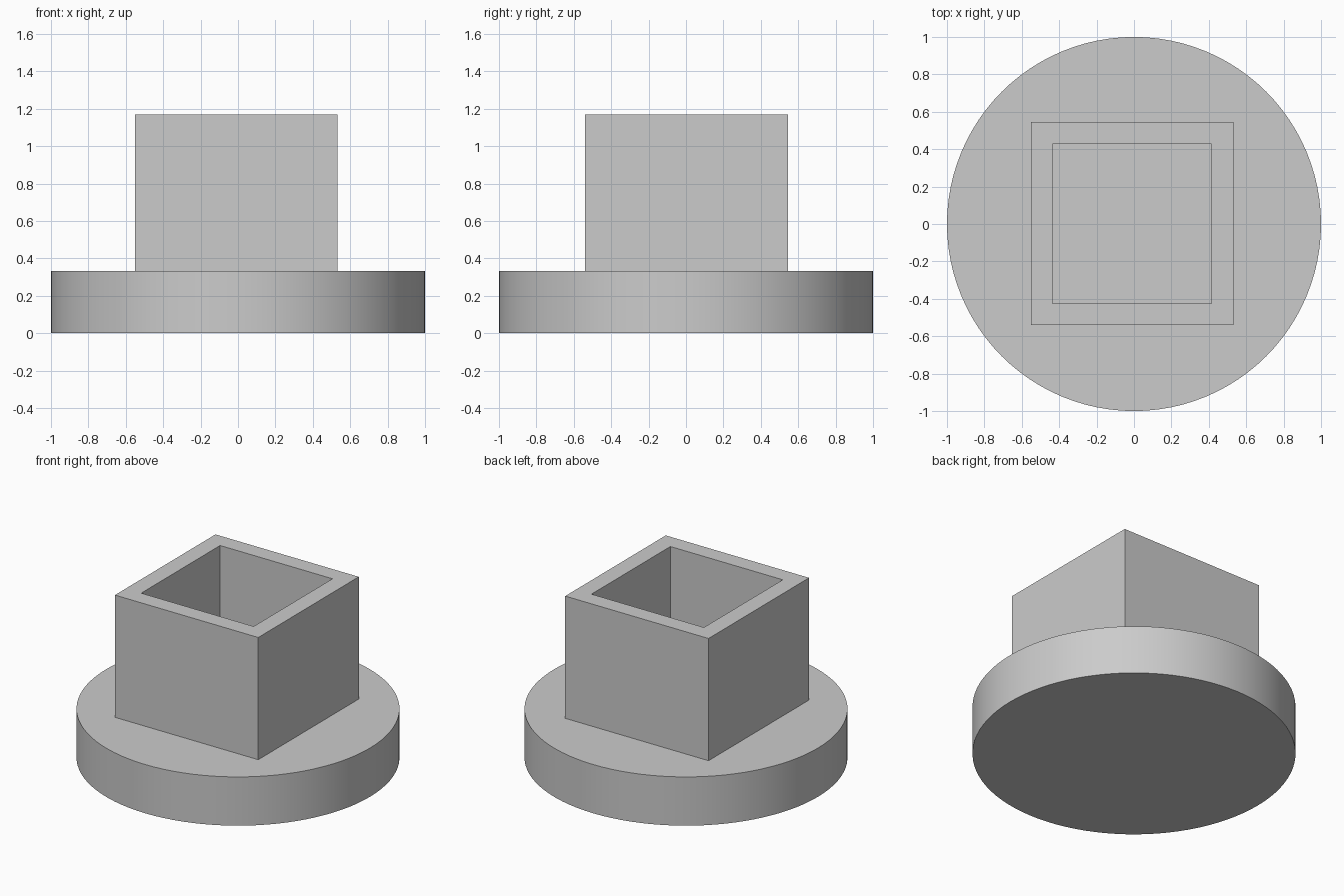
import bpy, bmesh, math
from mathutils import Matrix, Vector

cube = bpy.data.objects.get("Cube")
if cube:
    bpy.data.objects.remove(cube, do_unlink=True)

FLANGE_TOP = 0.333
TOP = 1.168
WALL = 0.165

# Single plain grey
grey = bpy.data.materials.new("plain_grey")
grey.use_nodes = True
colour = (0.6, 0.6, 0.6, 1.0)
grey.diffuse_color = colour
grey.node_tree.nodes["Principled BSDF"].inputs["Base Color"].default_value = colour


def add_object(name, bm):
    mesh = bpy.data.meshes.new(name)
    bm.to_mesh(mesh)
    bm.free()
    mesh.materials.append(grey)
    obj = bpy.data.objects.new(name, mesh)
    bpy.context.collection.objects.link(obj)
    return obj


# Round base flange
bm = bmesh.new()
bmesh.ops.create_cone(bm, cap_ends=True, segments=96, radius1=1, radius2=1,
                      depth=FLANGE_TOP,
                      matrix=Matrix.Translation((0, 0, FLANGE_TOP / 2)))
flange = add_object("round_flange", bm)
bpy.context.view_layer.objects.active = flange
flange.select_set(True)
bpy.ops.object.shade_smooth_by_angle(angle=math.radians(30))

# Square socket, slightly off centre, open down to the flange
bm = bmesh.new()
height = TOP - FLANGE_TOP
place = Matrix.Translation((-0.01, 0.002, FLANGE_TOP + height / 2))
size = Matrix.Diagonal((1.083, 1.085, height, 1))
bmesh.ops.create_cube(bm, size=1, matrix=place @ size)
bm.normal_update()
bottom = [f for f in bm.faces if f.normal.z < -0.9]
rim = [f for f in bm.faces if f.normal.z > 0.9]
bmesh.ops.inset_region(bm, faces=rim, thickness=WALL)
well = bmesh.ops.extrude_face_region(bm, geom=rim)["geom"]
floor = [g for g in well if isinstance(g, bmesh.types.BMFace)]
bmesh.ops.translate(bm, verts=floor[0].verts, vec=Vector((0, 0, -height)))
# The flange itself closes the tube and forms the well floor
old_faces = [f for f in rim if f.is_valid]
bmesh.ops.delete(bm, geom=list(set(bottom + floor + old_faces)), context="FACES")
bmesh.ops.recalc_face_normals(bm, faces=bm.faces)
# Make the rim face upwards
if any(f.normal.z < -0.5 for f in bm.faces):
    bmesh.ops.reverse_faces(bm, faces=bm.faces)
add_object("square_socket", bm)
